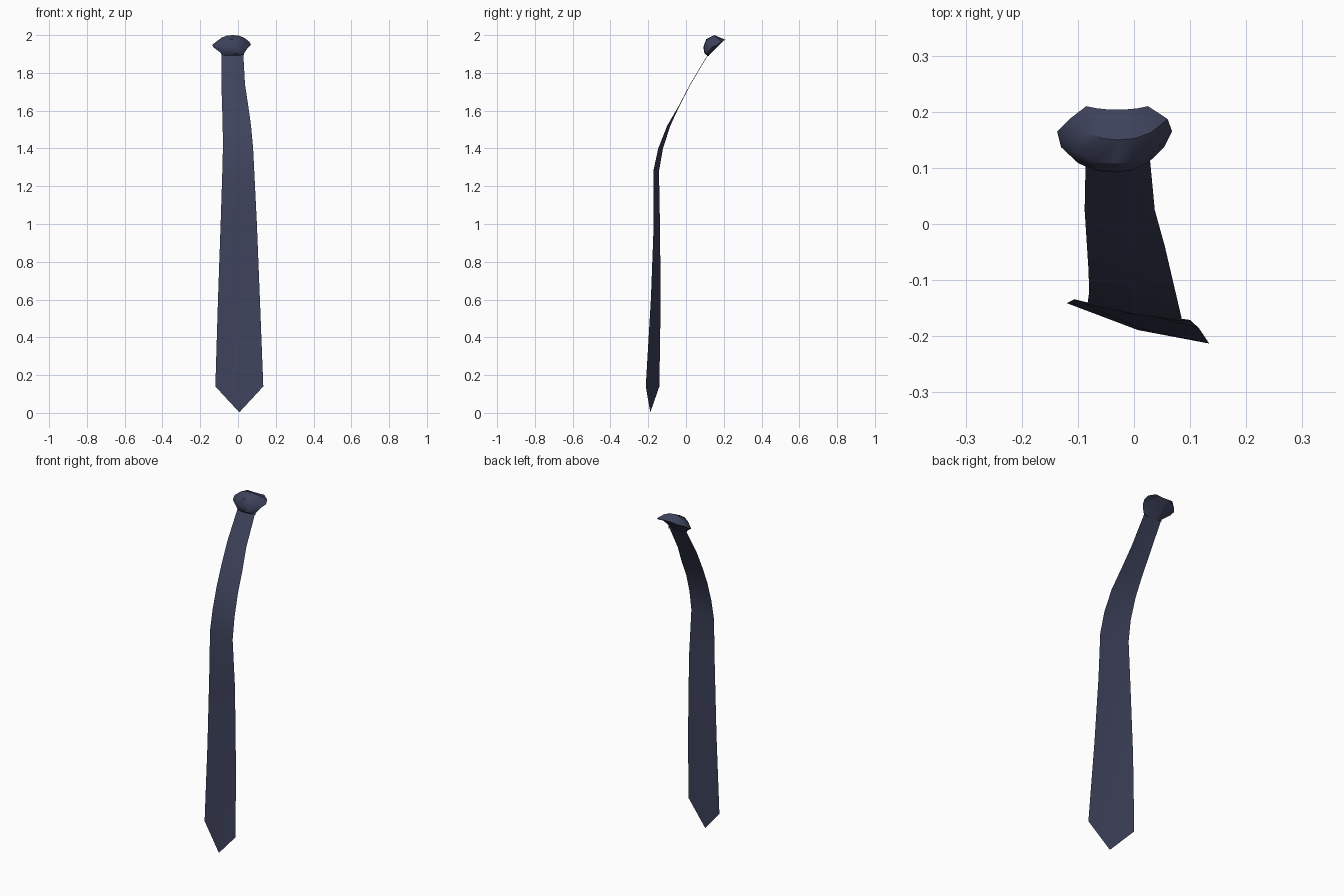
import bpy, bmesh

if "Cube" in bpy.data.objects:
    bpy.data.objects.remove(bpy.data.objects["Cube"])

navy = bpy.data.materials.new("navy_cloth")
navy.diffuse_color = (0.048, 0.055, 0.105, 1)
navy.use_nodes = True
navy.node_tree.nodes["Principled BSDF"].inputs["Base Color"].default_value = navy.diffuse_color


def make_object(name, bm, angle):
    bmesh.ops.recalc_face_normals(bm, faces=bm.faces)
    me = bpy.data.meshes.new(name)
    bm.to_mesh(me)
    bm.free()
    me.materials.append(navy)
    ob = bpy.data.objects.new(name, me)
    bpy.context.collection.objects.link(ob)
    bpy.ops.object.select_all(action='DESELECT')
    ob.select_set(True)
    bpy.context.view_layer.objects.active = ob
    bpy.ops.object.shade_smooth_by_angle(angle=angle)
    return ob


def skin(bm, rows):
    for a, b in zip(rows, rows[1:]):
        for i in range(len(a) - 1):
            bm.faces.new((a[i], a[i + 1], b[i + 1], b[i]))


# Blade: thin cloth strip, each row is z, left x, left y, right x, right y
blade_rows = [
    (1.90, -0.086, 0.120, 0.028, 0.120),
    (1.74, -0.088, 0.025, 0.037, 0.025),
    (1.62, -0.084, -0.037, 0.055, -0.040),
    (1.52, -0.081, -0.083, 0.069, -0.100),
    (1.40, -0.080, -0.122, 0.080, -0.147),
    (1.28, -0.083, -0.143, 0.086, -0.173),
    (1.00, -0.092, -0.138, 0.100, -0.171),
    (0.60, -0.106, -0.134, 0.116, -0.186),
    (0.14, -0.120, -0.141, 0.134, -0.213),
]
bm = bmesh.new()
rows = []
for z, xl, yl, xr, yr in blade_rows:
    bow = 0.008 if z < 0.5 else 0.003
    rows.append([bm.verts.new((xl, yl, z)),
                 bm.verts.new(((xl + xr) / 2, (yl + yr) / 2 - bow, z)),
                 bm.verts.new((xr, yr, z))])
skin(bm, rows)
# pointed tip
tip = bm.verts.new((0.007, -0.189, 0.003))
left, mid, right = rows[-1]
bm.faces.new((left, mid, tip))
bm.faces.new((mid, right, tip))
make_object("tie_blade", bm, 0.5)

# Knot: rows wrap from the lower rim over the front to the back rim
# z, y at the middle; left x, right x; y and z at the two ends
knot_rows = [
    (1.889, 0.115, -0.086, 0.029, 0.122, 1.889),
    (1.905, 0.097, -0.090, 0.033, 0.116, 1.905),
    (1.938, 0.092, -0.130, 0.054, 0.137, 1.935),
    (1.978, 0.107, -0.137, 0.068, 0.165, 1.948),
    (2.000, 0.150, -0.115, 0.060, 0.187, 1.965),
    (1.977, 0.204, -0.085, 0.025, 0.210, 1.975),
]
bm = bmesh.new()
rows = []
for z, y, xl, xr, ye, ze in knot_rows:
    row = []
    for i in range(7):
        s = i / 3 - 1
        k = abs(s) ** 2.5
        x = (xl + xr) / 2 + s * (xr - xl) / 2
        row.append(bm.verts.new((x, y + (ye - y) * k, z + (ze - z) * k)))
    rows.append(row)
skin(bm, rows)
# close the back
rim = [e for e in bm.edges if e.is_boundary]
bmesh.ops.triangle_fill(bm, edges=rim, use_beauty=True)
make_object("tie_knot", bm, 0.7)
